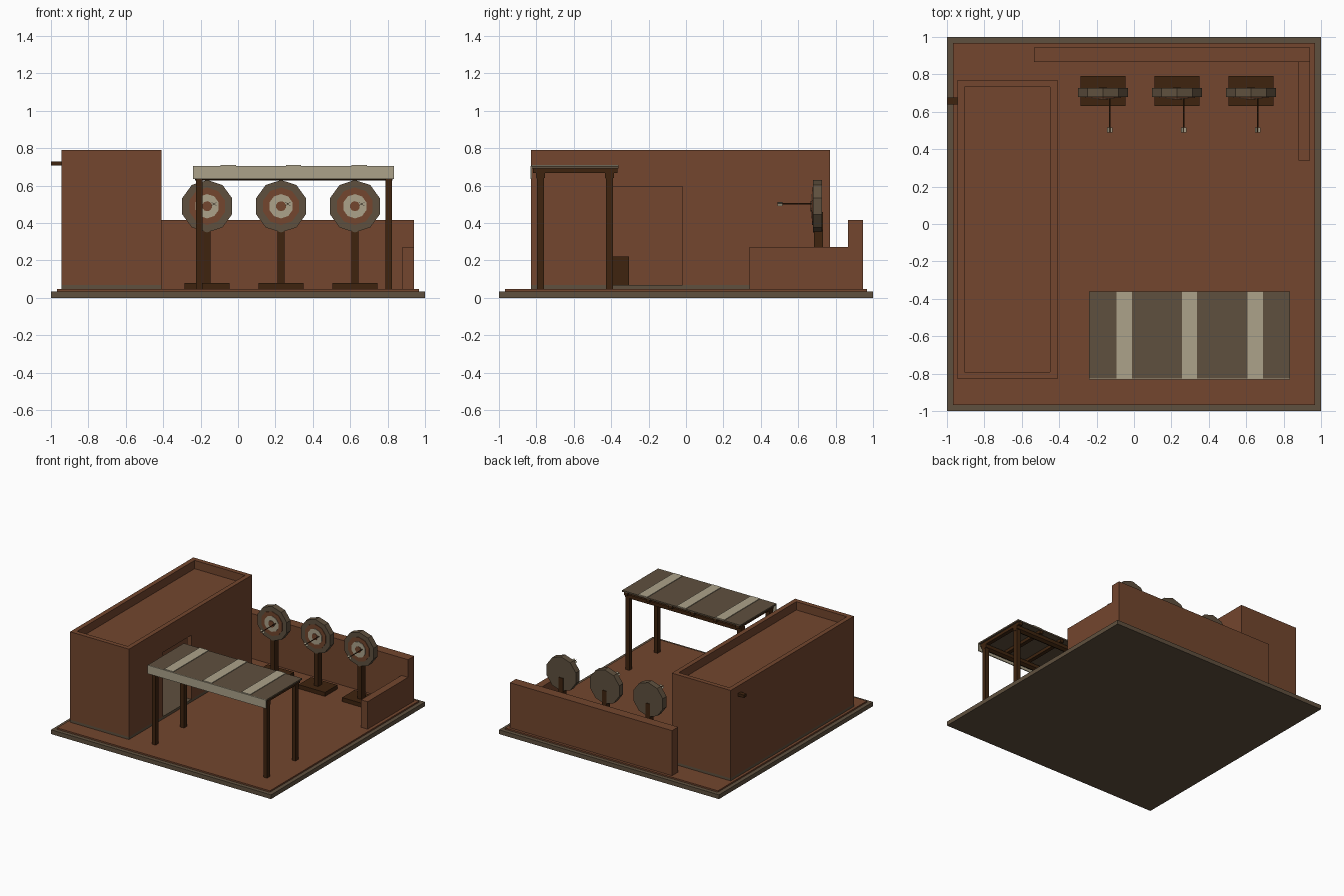
import bpy, math
from mathutils import Matrix

if "Cube" in bpy.data.objects:
    bpy.data.objects.remove(bpy.data.objects["Cube"])


def lin(c):
    c /= 255
    return c / 12.92 if c <= 0.04045 else ((c + 0.055) / 1.055) ** 2.4


def mat(name, r, g, b):
    m = bpy.data.materials.new(name)
    m.diffuse_color = (lin(r), lin(g), lin(b), 1)
    m.use_nodes = True
    m.node_tree.nodes["Principled BSDF"].inputs["Base Color"].default_value = m.diffuse_color
    return m


ADOBE = mat("adobe", 115, 70, 46)
STONE = mat("drab stone", 95, 80, 62)
PALE = mat("pale canvas", 172, 162, 138)
WOOD = mat("dark wood", 62, 36, 15)


def finish(name, verts, faces, m):
    me = bpy.data.meshes.new(name)
    me.from_pydata(verts, [], faces)
    me.materials.append(m)
    ob = bpy.data.objects.new(name, me)
    bpy.context.collection.objects.link(ob)
    return ob


def box(name, x0, x1, y0, y1, z0, z1, m):
    v = [(x, y, z) for z in (z0, z1) for x, y in ((x0, y0), (x1, y0), (x1, y1), (x0, y1))]
    f = [(3, 2, 1, 0), (4, 5, 6, 7)] + [(i, (i + 1) % 4, (i + 1) % 4 + 4, i + 4) for i in range(4)]
    return finish(name, v, f, m)


def prism(name, n, r, start, length, axis, m, turn=0.0):
    """n-sided prism running along +x or +y, with a corner at the top."""
    v = []
    for t in (0, length):
        for i in range(n):
            a = 2 * math.pi * i / n + turn
            u, w = r * math.sin(a), r * math.cos(a)
            p = (u, t, w) if axis == 'y' else (t, -u, w)
            v.append(tuple(s + q for s, q in zip(start, p)))
    f = [tuple(range(n)), tuple(reversed(range(n, 2 * n)))]
    f += [(i, i + n, (i + 1) % n + n, (i + 1) % n) for i in range(n)]
    f = [tuple(reversed(q)) for q in f]
    return finish(name, v, f, m)


# ground slab
box("base_slab", -1, 1, -1, 1, 0, 0.035, STONE)
box("yard_floor", -0.967, 0.967, -0.967, 0.967, 0.035, 0.047, ADOBE)

# hollow building with open doorway and roof parapet
X0, X1, Y0, Y1, H, T = -0.945, -0.41, -0.83, 0.77, 0.79, 0.038
F = 0.068
box("room_floor", X0, X1, Y0, Y1, 0.047, F, STONE)
box("wall_left", X0, X0 + T, Y0, Y1, F, H, ADOBE)
box("wall_front", X0 + T, X1 - T, Y0, Y0 + T, F, H, ADOBE)
box("wall_back", X0 + T, X1 - T, Y1 - T, Y1, F, H, ADOBE)
box("roof", X0 + T, X1 - T, Y0 + T, Y1 - T, 0.69, 0.722, ADOBE)
# right wall as a single profile with the doorway cut from the bottom edge
prof = [(Y0, F), (-0.39, F), (-0.39, 0.595), (-0.02, 0.595), (-0.02, F), (Y1, F), (Y1, H), (Y0, H)]
n = len(prof)
wv = [(x, y, z) for x in (X1 - T, X1) for y, z in prof]
wf = [tuple(reversed(range(n))), tuple(range(n, 2 * n))]
wf += [(i, (i + 1) % n, (i + 1) % n + n, i + n) for i in range(n)]
finish("wall_right_with_doorway", wv, wf, ADOBE)
box("indoor_bench", -0.85, -0.55, -0.65, -0.305, F, 0.22, WOOD)
box("roof_spout", -1.0, X0, 0.64, 0.675, 0.707, 0.73, WOOD)

# yard walls
box("yard_wall_back", -0.535, 0.94, 0.865, 0.945, 0.047, 0.417, ADOBE)
box("yard_wall_right", 0.88, 0.94, 0.34, 0.865, 0.047, 0.272, ADOBE)

# three archery targets
for k, cx in enumerate((-0.165, 0.23, 0.625), 1):
    cz = 0.49
    box(f"target_foot_{k}", cx - 0.12, cx + 0.12, 0.63, 0.79, 0.047, 0.08, WOOD)
    box(f"target_post_{k}", cx - 0.019, cx + 0.019, 0.685, 0.733, 0.08, 0.46, WOOD)
    prism(f"target_disc_{k}", 10, 0.14, (cx, 0.678, cz), 0.05, 'y', STONE)
    for name, r, d, m in (("outer_ring", 0.1, 0.004, ADOBE), ("middle_ring", 0.065, 0.008, PALE),
                          ("bullseye", 0.027, 0.012, ADOBE)):
        prism(f"{name}_{k}", 10, r, (cx, 0.678 - d, cz), d, 'y', m)
    # arrow stuck in the target
    ax, az = cx + 0.036, 0.502
    prism(f"arrow_shaft_{k}", 6, 0.004, (ax, 0.49, az), 0.19, 'y', WOOD)
    for s in (1, -1):
        fin = box(f"arrow_feather_{k}", -0.018, 0.018, 0.49, 0.515, -0.001, 0.001, PALE)
        fin.data.transform(Matrix.Translation((ax, 0, az)) @ Matrix.Rotation(s * math.radians(35), 4, 'Y'))

# canopy
CX0, CX1, CY0, CY1 = -0.24, 0.835, -0.825, -0.362
for px in (-0.208, 0.806):
    for py in (-0.778, -0.41):
        box("canopy_post", px - 0.017, px + 0.017, py - 0.019, py + 0.019, 0.047, 0.65, WOOD)
for py in (-0.778, -0.41):
    prism("canopy_beam", 6, 0.028, (CX0 + 0.01, py, 0.656), CX1 - CX0 - 0.02, 'x', WOOD)
for i in range(6):
    rx = -0.208 + i * 1.014 / 5
    box("canopy_rafter", rx - 0.016, rx + 0.016, CY0 + 0.008, CY1 - 0.004, 0.668, 0.694, WOOD)
box("canopy_cloth", CX0, CX1, CY0, CY1, 0.693, 0.705, STONE)
for sx in (-0.053, 0.297, 0.648):
    box("canopy_stripe", sx - 0.041, sx + 0.041, CY0, CY1, 0.705, 0.71, PALE)
box("canopy_valance", CX0, CX1, CY0 - 0.006, CY0 + 0.002, 0.635, 0.705, PALE)
